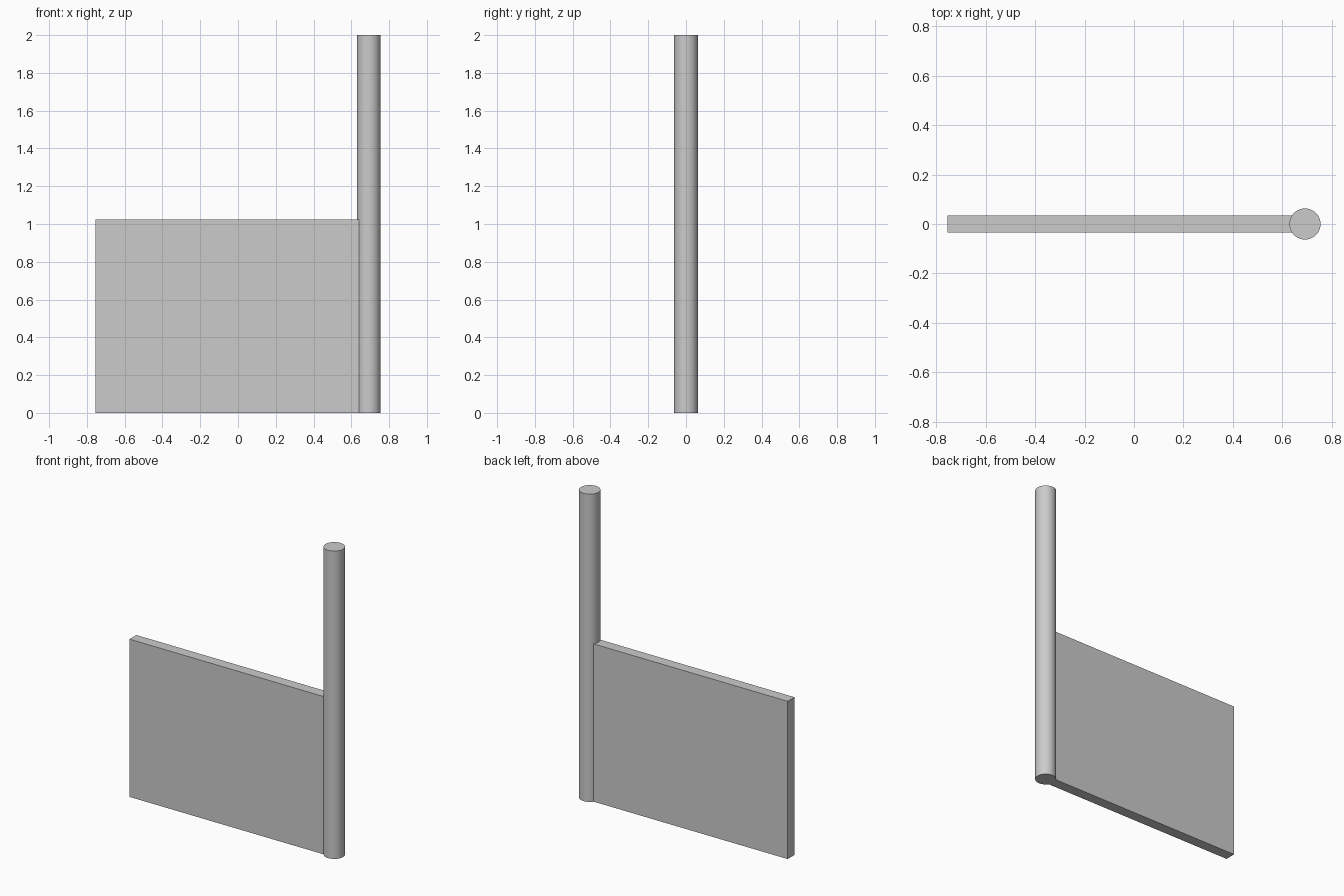
import bpy

cube = bpy.data.objects.get("Cube")
if cube:
    bpy.data.objects.remove(cube, do_unlink=True)

POLE_X, POLE_R, POLE_H = 0.692, 0.063, 2.0
PANEL_LEFT, PANEL_H, PANEL_T = -0.755, 1.025, 0.07

# Single plain grey
grey = bpy.data.materials.new("light grey")
grey.use_nodes = True
colour = (0.6, 0.6, 0.6, 1)
grey.diffuse_color = colour
grey.node_tree.nodes["Principled BSDF"].inputs["Base Color"].default_value = colour


def finish(name):
    obj = bpy.context.object
    obj.name = obj.data.name = name
    obj.data.materials.append(grey)
    return obj


# Round upright pole
bpy.ops.mesh.primitive_cylinder_add(vertices=48, radius=POLE_R, depth=POLE_H,
                                    location=(POLE_X, 0, POLE_H / 2))
finish("pole")
bpy.ops.object.shade_smooth_by_angle()

# Flat panel, its inner end sunk into the pole
bpy.ops.mesh.primitive_cube_add(size=1, location=((PANEL_LEFT + POLE_X) / 2, 0, PANEL_H / 2))
panel = finish("panel")
panel.scale = (POLE_X - PANEL_LEFT, PANEL_T, PANEL_H)
bpy.ops.object.transform_apply(location=False, rotation=False, scale=True)

# Join the two into one clean solid, trimming the hidden overlap
cutter = bpy.data.objects["pole"].copy()
cutter.name = "panel_cutter"
cutter.hide_render = True
cutter.display_type = 'WIRE'
bpy.context.collection.objects.link(cutter)
trim = panel.modifiers.new("trim to pole", 'BOOLEAN')
trim.operation = 'DIFFERENCE'
trim.solver = 'EXACT'
trim.object = cutter
bpy.ops.object.modifier_apply(modifier=trim.name)
bpy.data.objects.remove(cutter, do_unlink=True)
